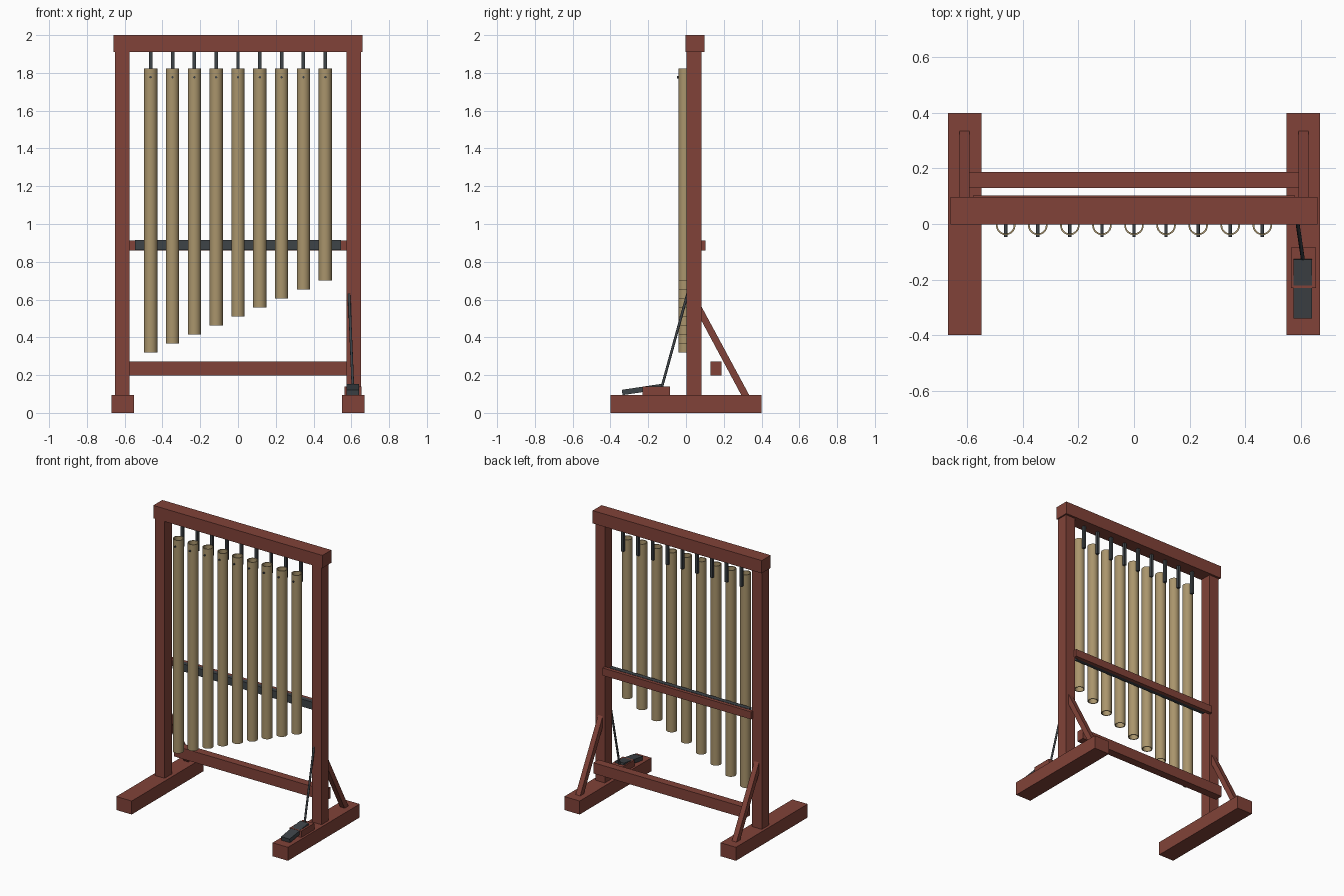
import bpy, bmesh, math
from mathutils import Vector

if "Cube" in bpy.data.objects:
    bpy.data.objects.remove(bpy.data.objects["Cube"])


def material(name, rgb):
    m = bpy.data.materials.new(name)
    m.diffuse_color = (*rgb, 1)
    m.use_nodes = True
    m.node_tree.nodes["Principled BSDF"].inputs["Base Color"].default_value = m.diffuse_color
    return m


WOOD = material("red_wood", (0.22, 0.055, 0.04))
BRASS = material("brass", (0.40, 0.30, 0.15))
DARK = material("dark_metal", (0.048, 0.056, 0.063))


def finish(name, bm, mat, smooth=False):
    bmesh.ops.recalc_face_normals(bm, faces=bm.faces)
    me = bpy.data.meshes.new(name)
    bm.to_mesh(me)
    bm.free()
    ob = bpy.data.objects.new(name, me)
    bpy.context.collection.objects.link(ob)
    me.materials.append(mat)
    if smooth:
        bpy.ops.object.select_all(action='DESELECT')
        ob.select_set(True)
        bpy.context.view_layer.objects.active = ob
        bpy.ops.object.shade_smooth_by_angle(angle=math.radians(35))
    return ob


def prism(name, x0, x1, profile, mat):
    """Extrude a (y, z) outline along x."""
    bm = bmesh.new()
    f = bm.faces.new([bm.verts.new((x0, y, z)) for y, z in profile])
    ext = bmesh.ops.extrude_face_region(bm, geom=[f])
    bmesh.ops.translate(bm, vec=(x1 - x0, 0, 0),
                        verts=[v for v in ext["geom"] if isinstance(v, bmesh.types.BMVert)])
    return finish(name, bm, mat)


def box(name, x0, x1, y0, y1, z0, z1, mat):
    return prism(name, x0, x1, [(y0, z0), (y1, z0), (y1, z1), (y0, z1)], mat)


def rod(name, a, b, r, mat, seg=12):
    a, b = Vector(a), Vector(b)
    bm = bmesh.new()
    bmesh.ops.create_cone(bm, cap_ends=True, segments=seg, radius1=r, radius2=r, depth=(b - a).length)
    ob = finish(name, bm, mat, True)
    ob.location = (a + b) / 2
    ob.rotation_euler = (b - a).to_track_quat('Z', 'Y').to_euler()
    return ob


def tube(name, x, y, z0, z1, r, wall, mat, seg=32):
    """Open hollow pipe."""
    bm = bmesh.new()
    rings = [[bm.verts.new((x + q * math.cos(2 * math.pi * i / seg), y + q * math.sin(2 * math.pi * i / seg), z))
              for i in range(seg)] for q, z in ((r, z0), (r, z1), (r - wall, z1), (r - wall, z0))]
    for k in range(4):
        p, q = rings[k], rings[(k + 1) % 4]
        for i in range(seg):
            j = (i + 1) % seg
            bm.faces.new((p[i], p[j], q[j], q[i]))
    return finish(name, bm, mat, True)


# Side frames: foot, post and rear diagonal brace
for side, s in (("left", -1), ("right", 1)):
    box(side + "_foot", s * 0.55, s * 0.67, -0.4, 0.4, 0, 0.095, WOOD)
    box(side + "_post", s * 0.575, s * 0.65, 0.003, 0.083, 0.09, 1.915, WOOD)
    prism(side + "_brace", s * 0.592, s * 0.628,
          [(0.07, 0.585), (0.07, 0.51), (0.295, 0.09), (0.337, 0.09)], WOOD)

# Cross members
box("top_beam", -0.66, 0.66, -0.002, 0.098, 1.91, 2.0, WOOD)
box("lower_rail", -0.592, 0.592, 0.13, 0.187, 0.197, 0.273, WOOD)
box("damper_rail", -0.58, 0.58, 0.078, 0.103, 0.86, 0.913, WOOD)
box("damper_felt", -0.545, 0.545, 0.048, 0.08, 0.862, 0.915, DARK)

# Chime tubes with hangers and pins
CY = -0.005
for i in range(9):
    x = (i - 4) * 0.1155
    tube(f"chime_tube_{i + 1}", x, CY, 0.32 + i * 0.0475, 1.823, 0.035, 0.006, BRASS)
    box(f"hanger_{i + 1}", x - 0.009, x + 0.009, 0.032, 0.05, 1.745, 1.915, DARK)
    rod(f"hanger_pin_{i + 1}", (x, -0.047, 1.777), (x, 0.04, 1.777), 0.006, DARK)

# Damper pedal
box("pedal_base", 0.565, 0.655, -0.23, -0.085, 0.09, 0.14, WOOD)
prism("pedal_plate", 0.575, 0.641, [(-0.336, 0.094), (-0.124, 0.126), (-0.128, 0.154), (-0.34, 0.122)], DARK)
rod("pedal_rod", (0.608, -0.127, 0.14), (0.588, 0.008, 0.63), 0.007, DARK)
